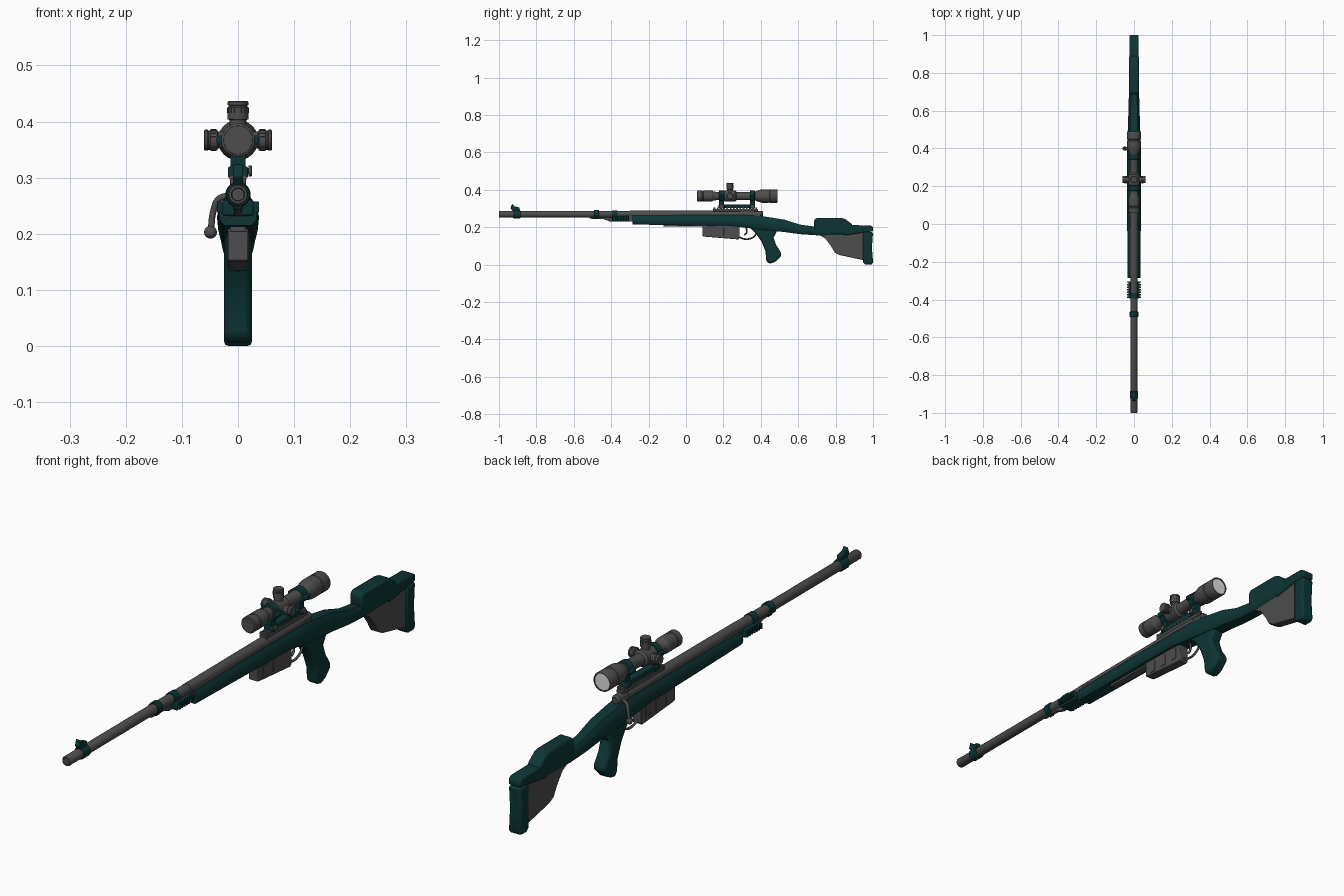
import bpy, bmesh, math
from mathutils import Vector, Matrix

if "Cube" in bpy.data.objects:
    bpy.data.objects.remove(bpy.data.objects["Cube"])


def material(name, rgb):
    m = bpy.data.materials.new(name)
    m.diffuse_color = (*rgb, 1)
    m.use_nodes = True
    m.node_tree.nodes["Principled BSDF"].inputs["Base Color"].default_value = m.diffuse_color
    return m


GREEN = material("dark_teal", (0.004, 0.036, 0.036))
GREY = material("gunmetal_grey", (0.075, 0.075, 0.075))
GLASS = material("pale_glass", (0.75, 0.75, 0.75))


def finish(name, bm, mat, bevel=0, segments=2):
    bmesh.ops.recalc_face_normals(bm, faces=bm.faces)
    me = bpy.data.meshes.new(name)
    bm.to_mesh(me)
    bm.free()
    me.materials.append(mat)
    ob = bpy.data.objects.new(name, me)
    bpy.context.collection.objects.link(ob)
    if bevel:
        b = ob.modifiers.new("bevel", 'BEVEL')
        b.width, b.segments = bevel, segments
        b.limit_method, b.angle_limit = 'ANGLE', math.radians(50)
    bpy.ops.object.select_all(action='DESELECT')
    ob.select_set(True)
    bpy.context.view_layer.objects.active = ob
    bpy.ops.object.shade_smooth_by_angle(angle=math.radians(32))
    return ob


def skin(name, rings, mat, bevel=0):
    """Join equal-length rings of points into a capped solid."""
    bm = bmesh.new()
    vs = [[bm.verts.new(p) for p in r] for r in rings]
    n = len(vs[0])
    for a, b in zip(vs, vs[1:]):
        for i in range(n):
            bm.faces.new((a[i], a[(i + 1) % n], b[(i + 1) % n], b[i]))
    bm.faces.new(vs[0])
    bm.faces.new(vs[-1])
    return finish(name, bm, mat, bevel)


def prism(name, profile, w, mat, bevel=0):
    """Side profile (y, z) extruded to x = -w..w."""
    return skin(name, [[(x, y, z) for y, z in profile] for x in (-w, w)], mat, bevel)


def box(name, x, y, z, mat, bevel=0):
    return skin(name, [[(a, y[0], z[0]), (a, y[1], z[0]), (a, y[1], z[1]), (a, y[0], z[1])]
                       for a in x], mat, bevel)


def turned(name, origin, axis, profile, mat, n=24):
    """Lathe (distance, radius) pairs around an axis."""
    rot = Vector((0, 0, 1)).rotation_difference(Vector(axis)).to_matrix()
    o = Vector(origin)
    return skin(name, [[o + rot @ Vector((r * math.cos(math.tau * i / n), r * math.sin(math.tau * i / n), d))
                        for i in range(n)] for d, r in profile], mat)


def along_y(name, z, profile, mat, n=24):
    return turned(name, (0, 0, z), (0, 1, 0), profile, mat, n)


def tube(name, pts, r, mat):
    c = bpy.data.curves.new(name, 'CURVE')
    c.dimensions, c.bevel_depth, c.bevel_resolution = '3D', r, 2
    c.use_fill_caps = True
    s = c.splines.new('BEZIER')
    s.bezier_points.add(len(pts) - 1)
    for b, p in zip(s.bezier_points, pts):
        b.co = p
        b.handle_left_type = b.handle_right_type = 'AUTO'
    c.materials.append(mat)
    bpy.context.collection.objects.link(bpy.data.objects.new(name, c))


# Stock: faceted cross-section swept along the rifle (y, bottom, top, half width)
section = [(.6, 1), (.85, .8), (1, .45), (.95, .2), (.72, 0)]
section += [(-a, b) for a, b in reversed(section)]
stations = [(-.285, .215, .262, .034), (0, .21, .265, .036), (.25, .206, .265, .037),
            (.36, .192, .264, .037), (.43, .184, .256, .035), (.53, .174, .24, .032),
            (.61, .163, .214, .029), (.70, .157, .202, .027), (.85, .157, .2, .024)]
skin("stock", [[(a * w, y, zb + b * (zt - zb)) for a, b in section]
               for y, zb, zt, w in stations], GREEN)
prism("grip", [(.34, .2), (.375, .165), (.405, .12), (.425, .07), (.43, .015), (.45, .004),
               (.48, .018), (.512, .05), (.505, .07), (.482, .105), (.468, .145), (.49, .185)],
      .025, GREEN, .011)

# Butt: cheek rest, top bridge, grey shell and recoil pad
prism("cheek_rest", [(.685, .2), (.685, .24), (.7, .25), (.83, .25), (.85, .245), (.89, .215),
                     (.89, .19), (.85, .165), (.70, .165)], .026, GREEN, .008)
prism("butt_bridge", [(.84, .16), (.84, .212), (.985, .21), (1, .202), (1, .178), (.95, .172),
                      (.85, .157)], .025, GREEN, .006)
prism("butt_shell", [(.70, .165), (.745, .14), (.775, .10), (.795, .065), (.82, .052),
                     (.95, .024), (.95, .178), (.85, .178)], .019, GREY, .004)
prism("recoil_pad", [(.947, .012), (.96, .0), (.994, .0), (1, .012), (.994, .09), (1, .175),
                     (.947, .175)], .025, GREEN, .008)

# Barrel, receiver and bolt
along_y("barrel", .27, [(-1, .011), (-.99, .011), (-1, .012), (-1, .016), (-.996, .018),
                        (-.3, .018)], GREY)
along_y("receiver", .27, [(-.3, .019), (.36, .021), (.362, .018), (.405, .018), (.413, .012)], GREY)
box("receiver_bed", (-.02, .02), (-.28, .4), (.24, .272), GREY, .003)
tube("bolt_handle", [(-.015, .39, .268), (-.034, .395, .262), (-.044, .40, .24),
                     (-.048, .40, .21)], .006, GREY)
turned("bolt_knob", (-.049, .40, .203), (0, 0, 1),
       [(.0115 * -math.cos(math.pi * i / 10), max(.0115 * math.sin(math.pi * i / 10), .0005))
        for i in range(11)], GREY, 16)

# Front sight and barrel bands
along_y("front_sight_band", .27, [(-.925, .02), (-.922, .022), (-.888, .022), (-.885, .02)], GREEN)
prism("front_sight_blade", [(-.925, .285), (-.938, .302), (-.93, .325), (-.918, .312),
                            (-.89, .306), (-.888, .285)], .009, GREEN, .002)
along_y("barrel_band", .27, [(-.493, .02), (-.49, .0225), (-.467, .0225), (-.464, .02)], GREEN)
box("band_lug", (-.009, .009), (-.49, -.467), (.243, .262), GREEN, .002)

# Ribbed fore-end with its under-barrel rod
box("fore_end_block", (-.028, .028), (-.395, -.305), (.232, .26), GREEN, .004)
for i in range(7):
    y = -.392 + i * .0135
    box(f"fore_end_rib_{i}", (-.037, .037), (y, y + .007), (.238, .258), GREEN)
along_y("fore_end_band", .27, [(-.395, .021), (-.365, .021)], GREEN)
prism("under_rod", [(-.515, .246), (-.515, .252), (-.39, .252), (-.39, .232), (-.41, .232),
                    (-.44, .243)], .007, GREY, .002)
box("fore_end_link", (-.016, .016), (-.31, -.28), (.23, .262), GREY, .002)

# Magazine, floor plate, trigger and guard
prism("magazine", [(.088, .215), (.088, .153), (.10, .15), (.28, .135), (.286, .14), (.286, .215)],
      .018, GREY, .002)
for s in (-1, 1):
    for y in (.13, .19, .25):
        box("magazine_rib", (s * .017, s * .0195), (y - .012, y + .012), (.155, .2), GREY, .001)
box("floor_plate", (-.014, .014), (-.12, .36), (.203, .215), GREY, .002)
tube("trigger_guard", [(0, .28, .15), (0, .31, .138), (0, .345, .14), (0, .37, .158),
                       (0, .382, .19)], .0045, GREY)
tube("trigger", [(0, .315, .208), (0, .325, .185), (0, .322, .168), (0, .312, .158)], .0045, GREY)

# Scope rail with teeth, mount base and cross screws
box("scope_rail", (-.014, .014), (.145, .385), (.285, .298), GREY, .002)
for i in range(14):
    y = .148 + i * .0172
    box(f"rail_tooth_{i}", (-.015, .015), (y, y + .009), (.297, .305), GREY)
box("mount_base", (-.013, .013), (.175, .37), (.303, .322), GREEN, .003)
Z = .367
for n, y in (("front", .19), ("rear", .355)):
    box(n + "_mount_clamp", (-.018, .018), (y - .015, y + .015), (.3, .32), GREEN, .003)
    box(n + "_mount_post", (-.013, .013), (y - .013, y + .013), (.315, .345), GREEN, .002)
    along_y(n + "_scope_ring", Z, [(y - .014, .026), (y - .012, .029), (y + .012, .029),
                                   (y + .014, .026)], GREEN)
    box(n + "_ring_flange", (-.038, .038), (y - .012, y + .012), (Z - .008, Z + .008), GREEN, .003)
    turned(n + "_clamp_screw", (.015, y, .312), (1, 0, 0), [(0, .005), (.004, .005), (.004, .01),
                                                           (.009, .01), (.010, .008)], GREY, 12)

# Scope body, lenses and three adjustment turrets
along_y("scope_tube", Z, [(.06, .027), (.062, .03), (.085, .03), (.087, .028), (.092, .028),
                          (.094, .03), (.138, .03), (.146, .0245), (.165, .022), (.2, .022),
                          (.207, .03), (.263, .03), (.27, .022), (.365, .022), (.375, .026),
                          (.40, .035), (.408, .036), (.44, .036), (.442, .0345), (.447, .0345),
                          (.449, .036), (.486, .036), (.49, .034), (.49, .031), (.484, .030)], GREY)
along_y("front_lens", Z, [(.0585, .0255), (.062, .0265)], GREY)
along_y("rear_lens", Z, [(.48, .0305), (.487, .0305)], GLASS)
for n, ax in (("top", (0, 0, 1)), ("left", (-1, 0, 0)), ("right", (1, 0, 0))):
    end = .07 if n == "top" else .061
    turned(n + "_turret", (0, .235, Z), ax,
           [(.02, .015), (.036, .015), (.037, .0185), (end - .012, .0185), (end - .011, .0172),
            (end - .008, .0172), (end - .007, .0185), (end - .002, .0185), (end, .0165)], GREY)
    # Knurled grip around each turret
    rot = Vector((0, 0, 1)).rotation_difference(Vector(ax)).to_matrix().to_4x4()
    bm = bmesh.new()
    for i in range(16):
        m = (Matrix.Translation((0, .235, Z)) @ rot @ Matrix.Rotation(math.tau * i / 16, 4, 'Z')
             @ Matrix.Translation((.0185, 0, end - .017)) @ Matrix.Diagonal((.002, .003, .01, 1)))
        bmesh.ops.create_cube(bm, size=1, matrix=m)
    finish(n + "_turret_knurl", bm, GREY)
